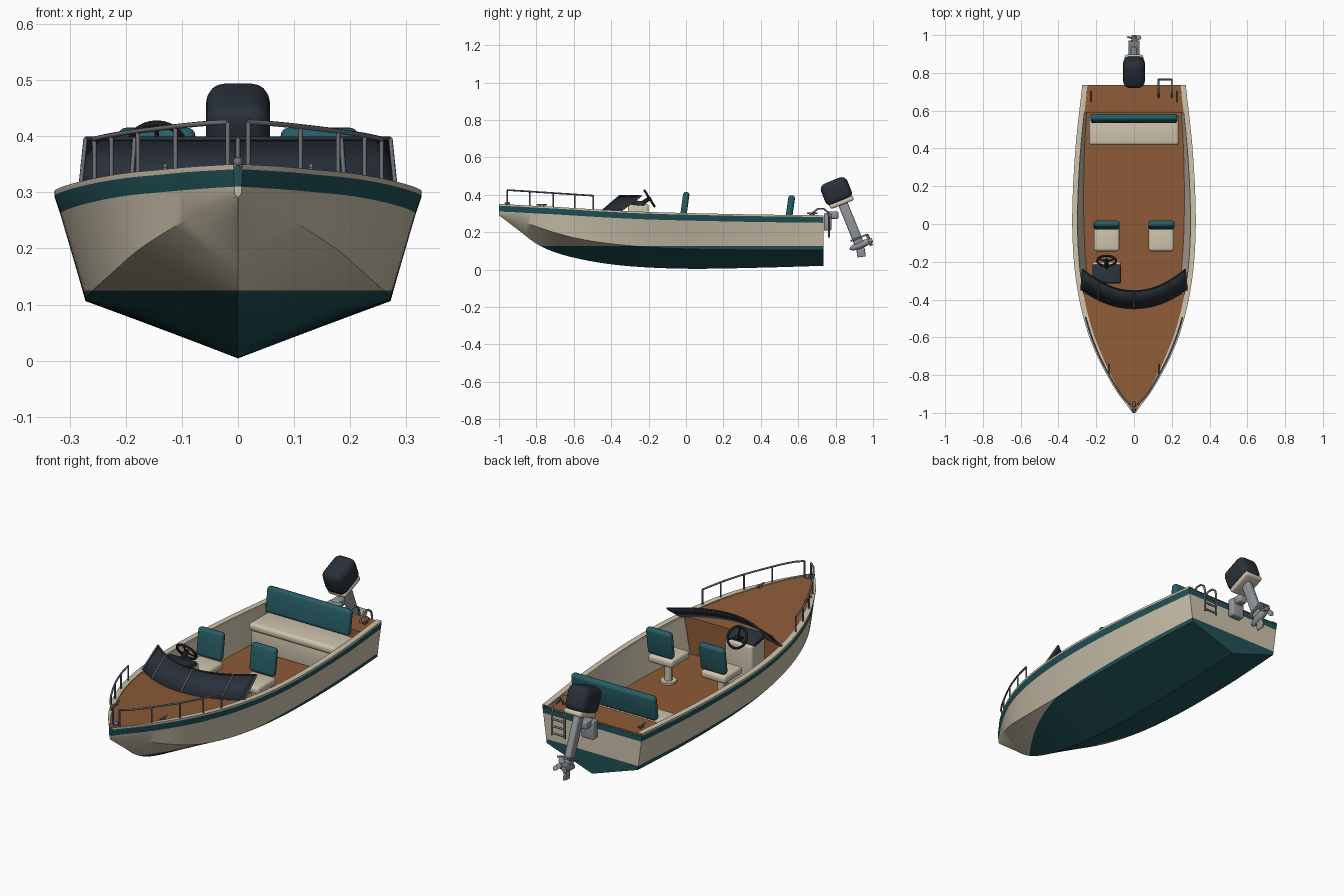
import bpy, bmesh, math
from mathutils import Matrix, Vector

cube = bpy.data.objects.get("Cube")
if cube:
    bpy.data.objects.remove(cube, do_unlink=True)


def material(name, r, g, b):
    m = bpy.data.materials.new(name)
    m.use_nodes = True
    m.diffuse_color = (r, g, b, 1)
    m.node_tree.nodes["Principled BSDF"].inputs["Base Color"].default_value = (r, g, b, 1)
    return m


CREAM = material("cream", .62, .55, .42)
TEAL = material("hull_teal", .015, .085, .095)
SEAT = material("seat_teal", .02, .11, .13)
WOOD = material("deck_wood", .27, .105, .038)
DARK = material("dark_panel", .022, .03, .042)
STEEL = material("steel", .16, .17, .19)
MOTOR = material("motor_grey", .28, .3, .32)
BLACK = material("black", .01, .011, .013)
IDENT = Matrix.Identity(4)


def finish(ob, angle=35):
    bpy.ops.object.select_all(action='DESELECT')
    ob.select_set(True)
    bpy.context.view_layer.objects.active = ob
    bpy.ops.object.shade_smooth_by_angle(angle=math.radians(angle))
    return ob


def from_bmesh(name, bm, mats, matrix=IDENT):
    me = bpy.data.meshes.new(name)
    bm.to_mesh(me)
    bm.free()
    ob = bpy.data.objects.new(name, me)
    bpy.context.collection.objects.link(ob)
    for m in mats:
        me.materials.append(m)
    ob.matrix_world = matrix
    return ob


def box(name, center, size, mat, bevel=.0, tilt=0, frame=IDENT):
    bm = bmesh.new()
    bmesh.ops.create_cube(bm, size=1, matrix=Matrix.Diagonal((*size, 1)))
    if bevel:
        bmesh.ops.bevel(bm, geom=bm.edges[:], offset=bevel, segments=4, profile=.5, affect='EDGES')
    place = frame @ Matrix.Translation(center) @ Matrix.Rotation(math.radians(tilt), 4, 'X')
    return finish(from_bmesh(name, bm, [mat], place))


def ball(name, center, size, mat, frame=IDENT):
    bm = bmesh.new()
    bmesh.ops.create_uvsphere(bm, u_segments=20, v_segments=12, radius=.5,
                              matrix=Matrix.Diagonal((*size, 1)))
    return finish(from_bmesh(name, bm, [mat], frame @ Matrix.Translation(center)), 60)


def tube(name, pts, r, mat, cyclic=False, frame=IDENT):
    cu = bpy.data.curves.new(name, 'CURVE')
    cu.dimensions = '3D'
    cu.bevel_depth = r
    cu.bevel_resolution = 2
    cu.use_fill_caps = True
    sp = cu.splines.new('POLY')
    sp.points.add(len(pts) - 1)
    for p, co in zip(sp.points, pts):
        p.co = (*co, 1)
    sp.use_cyclic_u = cyclic
    cu.materials.append(mat)
    ob = bpy.data.objects.new(name, cu)
    bpy.context.collection.objects.link(ob)
    ob.matrix_world = frame
    finish_select = [o.select_set(False) for o in bpy.context.selected_objects]
    ob.select_set(True)
    bpy.context.view_layer.objects.active = ob
    bpy.ops.object.convert(target='MESH')
    return finish(bpy.context.view_layer.objects.active, 50)


def plate(name, pts, mat):
    bm = bmesh.new()
    bm.faces.new([bm.verts.new(p) for p in pts])
    return from_bmesh(name, bm, [mat])


# Hull lines: y, half beam, sheer z, chine x, chine z, keel z
LINES = [(-1, .008, .345, .006, .298, .29), (-.95, .045, .343, .036, .282, .252),
         (-.89, .09, .34, .072, .262, .206), (-.8, .143, .335, .128, .23, .138),
         (-.7, .195, .33, .178, .197, .092), (-.57, .246, .322, .216, .164, .057),
         (-.4, .29, .312, .245, .138, .028), (-.2, .318, .303, .264, .12, .011),
         (.05, .327, .296, .272, .109, .004), (.4, .31, .289, .268, .105, .01),
         (.735, .274, .285, .25, .105, .02)]
FLOOR, WATER, COCKPIT, AFT, STERN = .13, .125, -.37, .59, .735


def lines(y):
    """Smooth interpolation of the hull lines at y."""
    n = len(LINES)
    i = max(k for k in range(n - 1) if LINES[k][0] <= y + 1e-6)
    p, q = LINES[i], LINES[i + 1]
    a, d = LINES[max(i - 1, 0)], LINES[min(i + 2, n - 1)]
    h = q[0] - p[0]
    t = (y - p[0]) / h
    out = []
    for c in range(1, 6):
        m0 = (q[c] - a[c]) / (q[0] - a[0]) * h
        m1 = (d[c] - p[c]) / (d[0] - p[0]) * h
        out.append((2*t**3 - 3*t*t + 1) * p[c] + (t**3 - 2*t*t + t) * m0
                   + (3*t*t - 2*t**3) * q[c] + (t**3 - t*t) * m1)
    return out


def inner(y):
    b = lines(y)[0]
    return b - min(.028, .12 * b + .004)


def hull_section(y):
    b, s, cx, cz, k = lines(y)
    f = (s - .035 - cz) / (s - cz)
    return [(0, k), (cx, cz), (cx + (b - cx) * f, s - .035), (b, s - .004),
            (b, s + .005), (inner(y), s + .005), (inner(y), s - .015)]


def liner_section(y):
    b, s, cx, cz, k = lines(y)
    fx = min(inner(y), cx + (b - cx) * max(0, (FLOOR - cz) / (s - cz)) - .012)
    return [(inner(y), s - .01), (fx, FLOOR), (0, FLOOR)]


def deck_section(y):
    s = lines(y)[1]
    return [(inner(y), s), (0, s)]


def loft(name, y0, y1, steps, section, strips, mats, caps=0, waterline=False):
    bm = bmesh.new()
    ys = [y0 + (y1 - y0) * i / steps for i in range(steps + 1)]

    def face(pts, mi):
        bm.faces.new([bm.verts.new(p) for p in pts]).material_index = mi

    for ya, yb in zip(ys, ys[1:]):
        A, B = section(ya), section(yb)
        for j, mi in enumerate(strips):
            quad = [(A[j], ya), (B[j], yb), (B[j+1], yb), (A[j+1], ya)]
            face([(p[0], y, p[1]) for p, y in quad], mi)
            face([(-p[0], y, p[1]) for p, y in reversed(quad)], mi)
    for y, turn in ((y0, -1), (y1, 1)) if caps else ():
        S = section(y)
        for j in range(caps):
            (xa, za), (xb, zb) = S[j], S[j+1]
            ring = [(xa, y, za), (-xa, y, za), (-xb, y, zb), (xb, y, zb)]
            face((ring if xa else ring[1:])[::turn], strips[j])
    bmesh.ops.remove_doubles(bm, verts=bm.verts[:], dist=1e-5)
    if waterline:
        bmesh.ops.bisect_plane(bm, geom=bm.verts[:] + bm.edges[:] + bm.faces[:],
                               plane_co=(0, 0, WATER), plane_no=(0, 0, 1))
        for f in bm.faces:
            if f.calc_center_median().z < WATER:
                f.material_index = 1
    return finish(from_bmesh(name, bm, mats))


# Hull, decks and cockpit
loft("hull", -1, STERN, 60, hull_section, [0, 0, 1, 0, 0, 0], [CREAM, TEAL], 3, True)
loft("foredeck", -.998, COCKPIT, 24, deck_section, [0], [WOOD])
loft("aft_deck", AFT, STERN, 4, deck_section, [0], [WOOD])
loft("cockpit_liner", COCKPIT, AFT, 30, liner_section, [0, 1], [CREAM, WOOD])
for name, y, turn in (("front_bulkhead", COCKPIT, 1), ("aft_bulkhead", AFT, -1)):
    (xt, zt), (xb, zb), _ = liner_section(y)
    ring = [(xb, y, zb), (-xb, y, zb), (-xt, y, zt + .01), (xt, y, zt + .01)]
    plate(name, ring[::turn], WOOD)

# Windscreen with frame
def screen(x, top):
    u = x / .28
    return (x * .97, -.355 + .115 * u * u, .395) if top else (x, -.45 + .1 * u * u, .314)


xs = [-.28 + .56 * i / 20 for i in range(21)]
bm = bmesh.new()
low = [bm.verts.new(screen(x, False)) for x in xs]
high = [bm.verts.new(screen(x, True)) for x in xs]
for i in range(20):
    bm.faces.new((low[i], low[i+1], high[i+1], high[i]))
glass = finish(from_bmesh("windscreen", bm, [DARK]))
glass.modifiers.new("thickness", 'SOLIDIFY').thickness = .006
tube("windscreen_top_frame", [screen(x, True) for x in xs], .004, DARK)
for x in (-.28, -.19, 0, .19, .28):
    tube("windscreen_post", [screen(x, False), screen(x, True)], .004, STEEL)

# Helm console and wheel
box("console", (-.145, -.255, .24), (.15, .11, .22), CREAM, .012)
box("dashboard", (-.145, -.265, .355), (.15, .1, .03), DARK, .01, -12)
wheel = Matrix.Translation((-.145, -.195, .38)) @ Matrix.Rotation(math.radians(-58), 4, 'X')
rim = [(.05 * math.cos(a), .05 * math.sin(a), 0) for a in [math.tau * i / 28 for i in range(28)]]
tube("steering_wheel", rim, .006, BLACK, True, wheel)
for i in (2, 12, 21):
    tube("wheel_spoke", [(0, 0, -.005), rim[i]], .004, BLACK, False, wheel)
tube("steering_column", [(0, 0, .008), (0, 0, -.05)], .011, BLACK, False, wheel)

# Helm seats
for x in (-.145, .145):
    box("seat_cushion", (x, -.072, .255), (.135, .145, .04), CREAM, .015)
    box("seat_back", (x, -.006, .348), (.138, .034, .135), SEAT, .015, -8)
    tube("seat_pedestal", [(x, -.07, FLOOR), (x, -.07, .24)], .018, CREAM)
    tube("seat_foot", [(x, -.07, FLOOR), (x, -.07, FLOOR + .01)], .04, CREAM)

# Rear bench
box("bench_base", (0, .505, .178), (.46, .15, .1), CREAM, .006)
box("bench_cushion", (0, .495, .245), (.475, .155, .04), CREAM, .016)
box("bench_back", (0, .558, .335), (.46, .036, .125), SEAT, .016, -8)

# Bow rails, cleats and bow light
posts = (-.955, -.835, -.71, -.595, -.495)
for s in (-1, 1):
    def rail(y, top=True):
        b, sheer = lines(y)[:2]
        z = .425 - .03 * (y + .955) / .46
        return (s * (b - min(.012, .3 * b)) * (.62 if y < -.95 else 1), y, z if top else sheer)
    tube("bow_rail", [rail(-.955 + .46 * i / 16) for i in range(17)], .0045, STEEL)
    for y in posts:
        tube("rail_post", [rail(y, False), rail(y)], .004, STEEL)
    for x, y in ((.13, -.77), (.23, .675)):
        z = lines(y)[1]
        tube("cleat", [(s*x, y - .028, z + .014), (s*x, y + .028, z + .014)], .004, STEEL)
        for d in (-.01, .01):
            tube("cleat_leg", [(s*x, y + d, z), (s*x, y + d, z + .014)], .004, STEEL)
ball("bow_light", (0, -.955, .353), (.018, .03, .02), STEEL)
box("bow_cap", (0, -.988, .33), (.02, .02, .035), TEAL, .004)
box("bow_eye", (0, -.985, .302), (.02, .016, .024), CREAM, .004)

# Swim ladder
for x in (.13, .2):
    tube("ladder_rail", [(x, .67, .283), (x, .68, .305), (x, .705, .325), (x, .735, .325),
                         (x, .758, .308), (x, .765, .28), (x, .765, .17)], .005, STEEL)
for z in (.18, .215, .25):
    tube("ladder_rung", [(.13, .765, z), (.2, .765, z)], .005, STEEL)

# Outboard motor, tilted back
tilt = Matrix.Translation((0, .805, .415)) @ Matrix.Rotation(math.radians(22), 4, 'X')
box("motor_cowl", (0, 0, .003), (.114, .152, .125), DARK, .034, 0, tilt)
box("cowl_base", (0, .004, -.062), (.098, .135, .026), CREAM, .011, 0, tilt)
box("motor_leg", (0, .008, -.185), (.034, .052, .24), MOTOR, .012, 0, tilt)
box("cavitation_plate", (0, .02, -.272), (.06, .1, .009), MOTOR, .003, 0, tilt)
ball("gear_case", (0, .015, -.31), (.04, .13, .04), MOTOR, tilt)
box("skeg", (0, .0, -.348), (.01, .045, .05), MOTOR, .004, -14, tilt)
tube("propeller_hub", [(0, .05, -.31), (0, .082, -.31)], .012, MOTOR, False, tilt)
for i in range(3):
    spin = tilt @ Matrix.Translation((0, .066, -.31)) @ Matrix.Rotation(math.tau * i / 3, 4, 'Y')
    ball("propeller_blade", (0, 0, .025), (.03, .01, .036), MOTOR,
         spin @ Matrix.Rotation(math.radians(30), 4, 'Z'))
box("motor_bracket", (0, .757, .255), (.07, .04, .095), MOTOR, .01)
box("bracket_arm", (0, .785, .29), (.045, .06, .04), MOTOR, .01)
